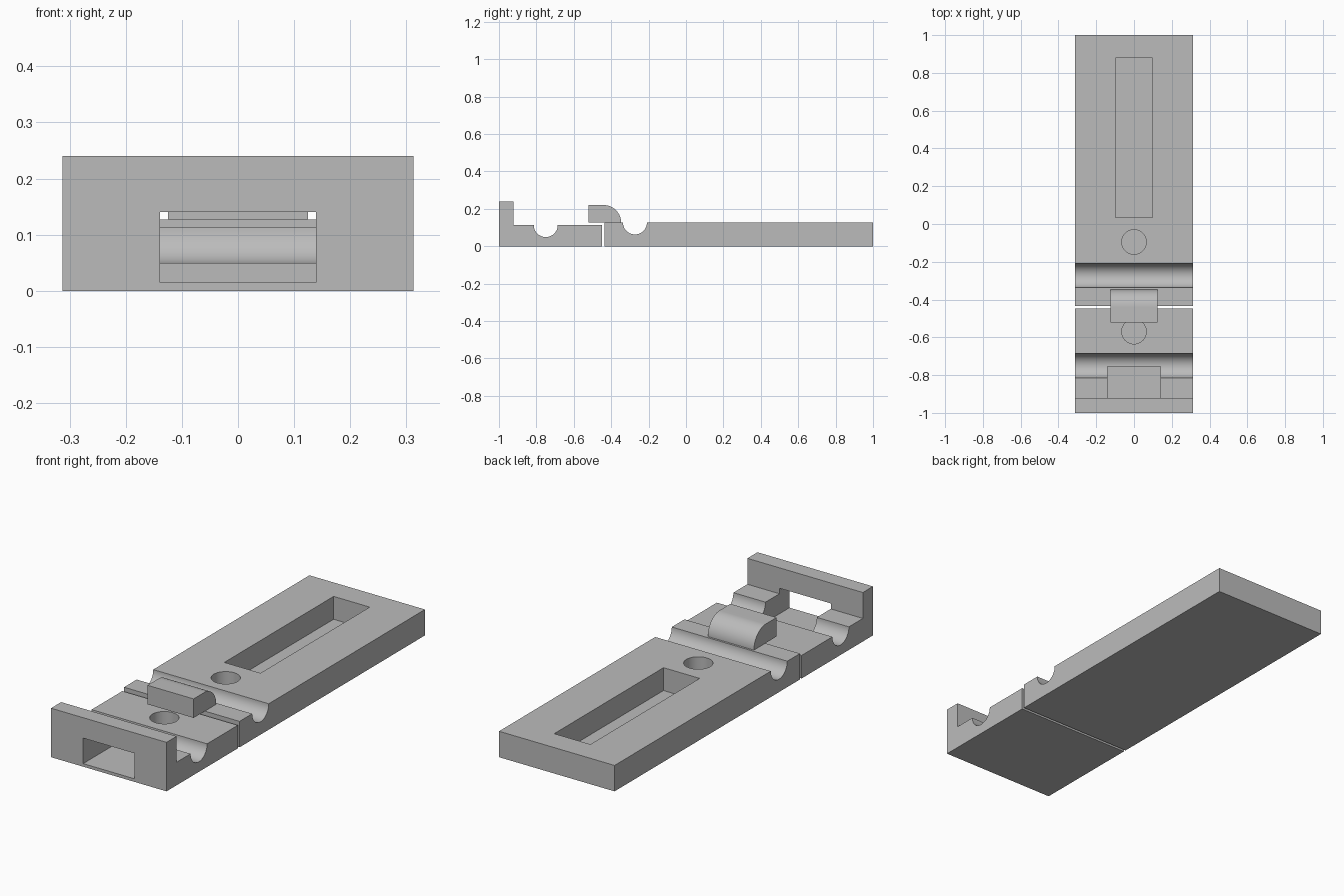
import bpy, bmesh, math

cube = bpy.data.objects.get("Cube")
if cube:
    bpy.data.objects.remove(cube, do_unlink=True)

HALF_W = 0.313      # half width of the base
FLOOR = 0.015       # thickness left under every pocket
FRONT_TOP, REAR_TOP = 0.113, 0.127
GROOVE_R, HOLE_R = 0.064, 0.065

grey = bpy.data.materials.new("plain grey")
grey.use_nodes = True
colour = (0.5, 0.5, 0.5, 1)
grey.diffuse_color = colour
grey.node_tree.nodes["Principled BSDF"].inputs["Base Color"].default_value = colour


def arc(y, z, r, start, end, steps=24):
    """Points of an arc in the side plane, angles in degrees."""
    angles = [math.radians(start + (end - start) * i / steps) for i in range(steps + 1)]
    return [(y + r * math.cos(a), z + r * math.sin(a)) for a in angles]


def make_object(name, bm):
    bmesh.ops.recalc_face_normals(bm, faces=bm.faces)
    mesh = bpy.data.meshes.new(name)
    bm.to_mesh(mesh)
    bm.free()
    mesh.materials.append(grey)
    obj = bpy.data.objects.new(name, mesh)
    bpy.context.collection.objects.link(obj)
    return obj


def extrude_profile(name, points, half_width):
    """Side profile (y, z) swept across x."""
    bm = bmesh.new()
    face = bm.faces.new([bm.verts.new((-half_width, y, z)) for y, z in points])
    swept = bmesh.ops.extrude_face_region(bm, geom=[face])["geom"]
    verts = [v for v in swept if isinstance(v, bmesh.types.BMVert)]
    bmesh.ops.translate(bm, verts=verts, vec=(2 * half_width, 0, 0))
    return make_object(name, bm)


def box_cutter(name, half_width, y0, y1, z0, z1):
    return extrude_profile(name, [(y0, z0), (y1, z0), (y1, z1), (y0, z1)], half_width)


def hole_cutter(name, y):
    bm = bmesh.new()
    bmesh.ops.create_cone(bm, cap_ends=True, segments=48,
                          radius1=HOLE_R, radius2=HOLE_R, depth=0.3)
    bmesh.ops.translate(bm, verts=bm.verts, vec=(0, y, FLOOR + 0.15))
    return make_object(name, bm)


def activate(obj):
    bpy.ops.object.select_all(action='DESELECT')
    obj.select_set(True)
    bpy.context.view_layer.objects.active = obj


def cut(obj, cutters):
    activate(obj)
    for cutter in cutters:
        mod = obj.modifiers.new(cutter.name, 'BOOLEAN')
        mod.operation = 'DIFFERENCE'
        mod.solver = 'EXACT'
        mod.object = cutter
        bpy.ops.object.modifier_apply(modifier=mod.name)
        bpy.data.objects.remove(cutter, do_unlink=True)


# Front block: end wall, cross groove, window pocket and round hole
front_block = extrude_profile("front_block", [
    (-1, 0), (-0.448, 0), (-0.448, FRONT_TOP),
    *arc(-0.75, FRONT_TOP, GROOVE_R, 0, -180),
    (-0.922, FRONT_TOP), (-0.922, 0.24), (-1, 0.24)], HALF_W)
cut(front_block, [
    box_cutter("window_cutter", 0.139, -1.1, -0.755, FLOOR, 0.14),
    hole_cutter("front_hole_cutter", -0.57)])

# Rear block: cross groove, long slot and round hole
rear_block = extrude_profile("rear_block", [
    (-0.435, 0), (1, 0), (1, REAR_TOP),
    *arc(-0.273, REAR_TOP, GROOVE_R, 0, -180),
    (-0.435, REAR_TOP)], HALF_W)
cut(rear_block, [
    box_cutter("slot_cutter", 0.098, 0.034, 0.88, FLOOR, 0.3),
    hole_cutter("rear_hole_cutter", -0.095)])

# Latch hook overhanging the front block, rounded at the back
latch_hook = extrude_profile("latch_hook", [
    (-0.522, REAR_TOP), *arc(-0.44, REAR_TOP, 0.093, 0, 90), (-0.522, 0.22)], 0.125)

for part in (front_block, rear_block, latch_hook):
    activate(part)
    bpy.ops.object.shade_smooth_by_angle(angle=math.radians(30))
